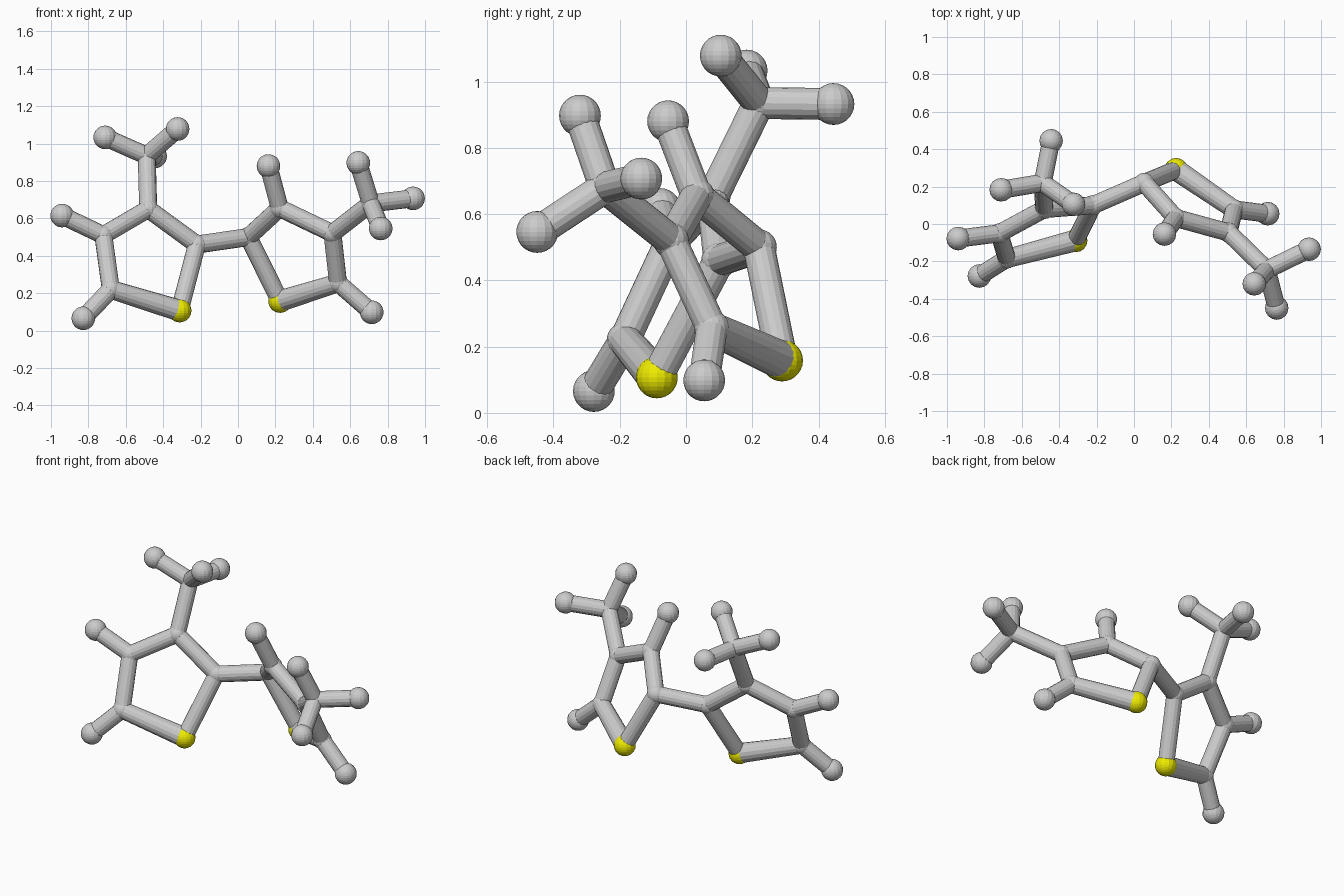
import bpy
from mathutils import Vector

if "Cube" in bpy.data.objects:
    bpy.data.objects.remove(bpy.data.objects["Cube"])

HYDROGEN_R, JOINT_R, BOND_R = 0.063, 0.054, 0.048

yellow = bpy.data.materials.new("yellow")
yellow.diffuse_color = (0.85, 0.83, 0.0, 1)
yellow.use_nodes = True
yellow.node_tree.nodes["Principled BSDF"].inputs["Base Color"].default_value = yellow.diffuse_color


def ball(name, pos, radius, mat=None):
    bpy.ops.mesh.primitive_uv_sphere_add(segments=16, ring_count=14, radius=radius, location=pos)
    ob = bpy.context.object
    ob.name = name
    if mat:
        ob.data.materials.append(mat)


def rod(name, a, b, r1=BOND_R, r2=BOND_R):
    a, b = Vector(a), Vector(b)
    d = b - a
    bpy.ops.mesh.primitive_cone_add(vertices=16, radius1=r1, radius2=r2, depth=d.length,
                                    location=(a + b) / 2)
    ob = bpy.context.object
    ob.name = name
    ob.rotation_euler = d.to_track_quat('Z', 'Y').to_euler()


def ring(side, carbons, sulfur, methyl, hydrogens):
    """Five-sided ring; hydrogens are (owner, position), owner 0-3 ring carbon or 'm' methyl."""
    # joints and ring bonds
    for i, c in enumerate(carbons):
        ball(f"{side}_ring_joint_{i}", c, JOINT_R)
        if i < 3:
            rod(f"{side}_ring_bond_{i}", c, carbons[i + 1])
    # yellow atom and its two bonds
    ball(f"{side}_sulfur_ball", sulfur, HYDROGEN_R, yellow)
    rod(f"{side}_sulfur_inner_bond", carbons[0], sulfur)
    rod(f"{side}_sulfur_outer_bond", carbons[3], sulfur, 0.05, 0.058)
    # methyl branch
    owner, m = methyl
    ball(f"{side}_branch_joint", m, JOINT_R)
    rod(f"{side}_branch_bond", carbons[owner], m)
    # end balls with their bonds
    for i, (o, p) in enumerate(hydrogens):
        ball(f"{side}_end_ball_{i}", p, HYDROGEN_R)
        rod(f"{side}_end_bond_{i}", m if o == 'm' else carbons[o], p)


left = [(-0.22, 0.10, 0.46), (-0.48, 0.08, 0.65), (-0.72, -0.05, 0.51), (-0.68, -0.185, 0.22)]
right = [(0.055, 0.22, 0.50), (0.223, 0.032, 0.655), (0.505, -0.045, 0.52), (0.535, 0.078, 0.255)]

ring("left", left, (-0.312, -0.088, 0.107), (1, (-0.488, 0.22, 0.935)), [
    (2, (-0.94, -0.078, 0.615)), (3, (-0.827, -0.278, 0.066)),
    ('m', (-0.71, 0.183, 1.033)), ('m', (-0.323, 0.105, 1.078)), ('m', (-0.443, 0.445, 0.932))])

ring("right", right, (0.225, 0.29, 0.158), (2, (0.71, -0.245, 0.68)), [
    (1, (0.163, -0.054, 0.88)), (3, (0.715, 0.055, 0.098)),
    ('m', (0.643, -0.32, 0.897)), ('m', (0.936, -0.135, 0.707)), ('m', (0.763, -0.449, 0.546))])

# bond between the two rings
rod("link_bond", left[0], right[0])
